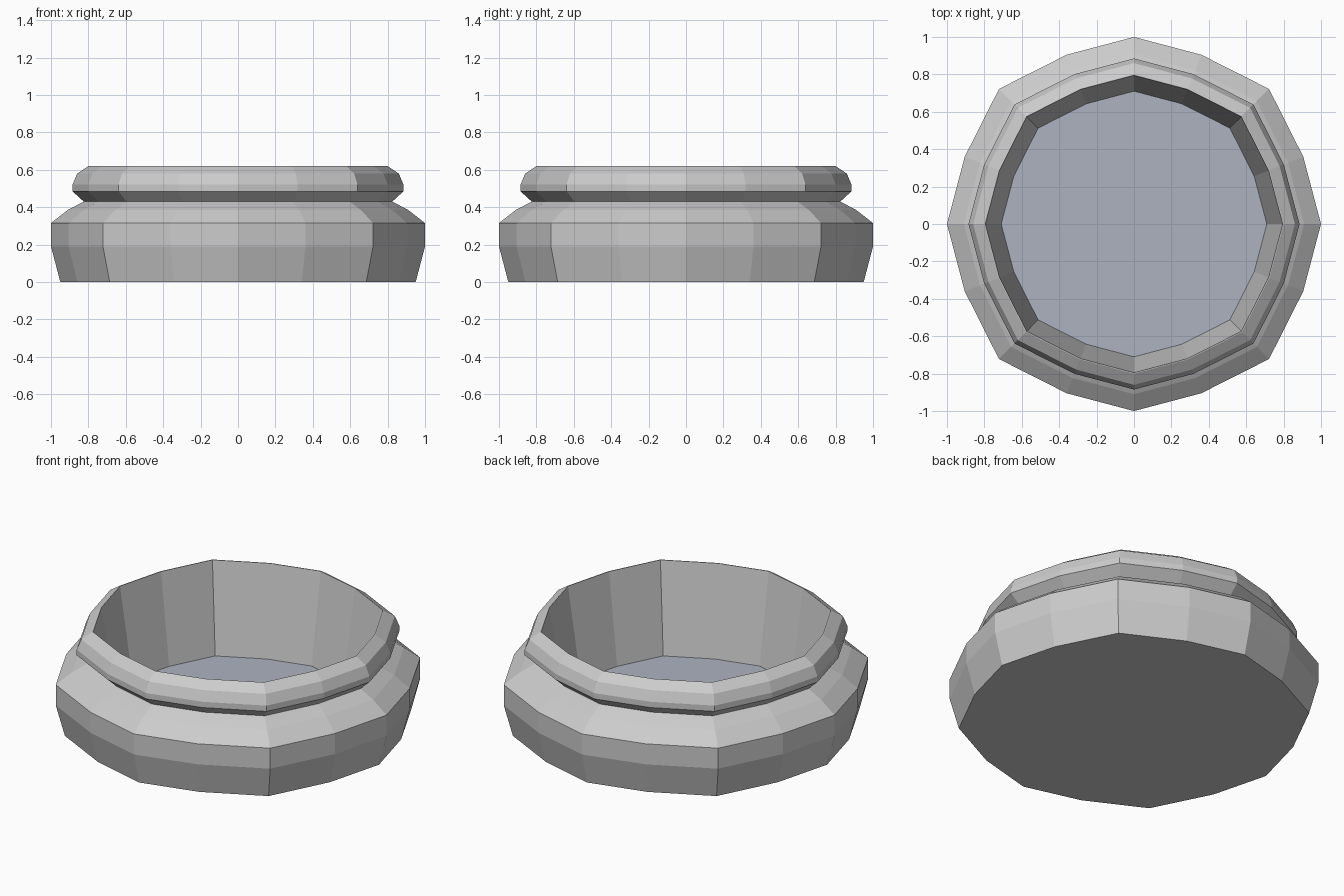
import bpy, bmesh, math

if "Cube" in bpy.data.objects:
    bpy.data.objects.remove(bpy.data.objects["Cube"])

# Sixteen-sided outline, repeated each quadrant (corners at 45 degrees bulge slightly)
QUAD = [(1.0, 0.0), (0.905, 0.36), (0.722, 0.722), (0.36, 0.905)]
OUTLINE = []
for q in range(4):
    c, s = round(math.cos(q * math.pi / 2)), round(math.sin(q * math.pi / 2))
    OUTLINE += [(x * c - y * s, x * s + y * c) for x, y in QUAD]

dark = bpy.data.materials.new("floor_slate")
dark.diffuse_color = (0.42, 0.45, 0.53, 1)
dark.use_nodes = True
dark.node_tree.nodes["Principled BSDF"].inputs["Base Color"].default_value = dark.diffuse_color


def finish(name, bm, mat=None):
    mesh = bpy.data.meshes.new(name)
    bm.to_mesh(mesh)
    bm.free()
    obj = bpy.data.objects.new(name, mesh)
    bpy.context.collection.objects.link(obj)
    if mat:
        mesh.materials.append(mat)
    return obj


def ring(bm, r, z):
    return [bm.verts.new((x * r, y * r, z)) for x, y in OUTLINE]


def shell(name, profile):
    bm = bmesh.new()
    rings = [ring(bm, r, z) for r, z in profile]
    n = len(OUTLINE)
    for a, b in zip(rings, rings[1:]):
        for i in range(n):
            j = (i + 1) % n
            bm.faces.new((a[i], a[j], b[j], b[i]))
    return finish(name, bm)


def disc(name, r, z, up, mat=None):
    bm = bmesh.new()
    verts = ring(bm, r, z)
    bm.faces.new(verts if up else verts[::-1])
    return finish(name, bm, mat)


# Basin wall: flared foot, shoulder, groove, rounded lip, tapered inside
shell("basin_wall", [
    (0.95, 0.0), (1.0, 0.19), (1.0, 0.315), (0.91, 0.385), (0.825, 0.43),
    (0.885, 0.485), (0.885, 0.52), (0.86, 0.58), (0.80, 0.62),
    (0.795, 0.62), (0.71, 0.075)])

# Inner floor and underside
disc("inner_floor", 0.71, 0.075, True, dark)
disc("underside", 0.95, 0.0, False)
